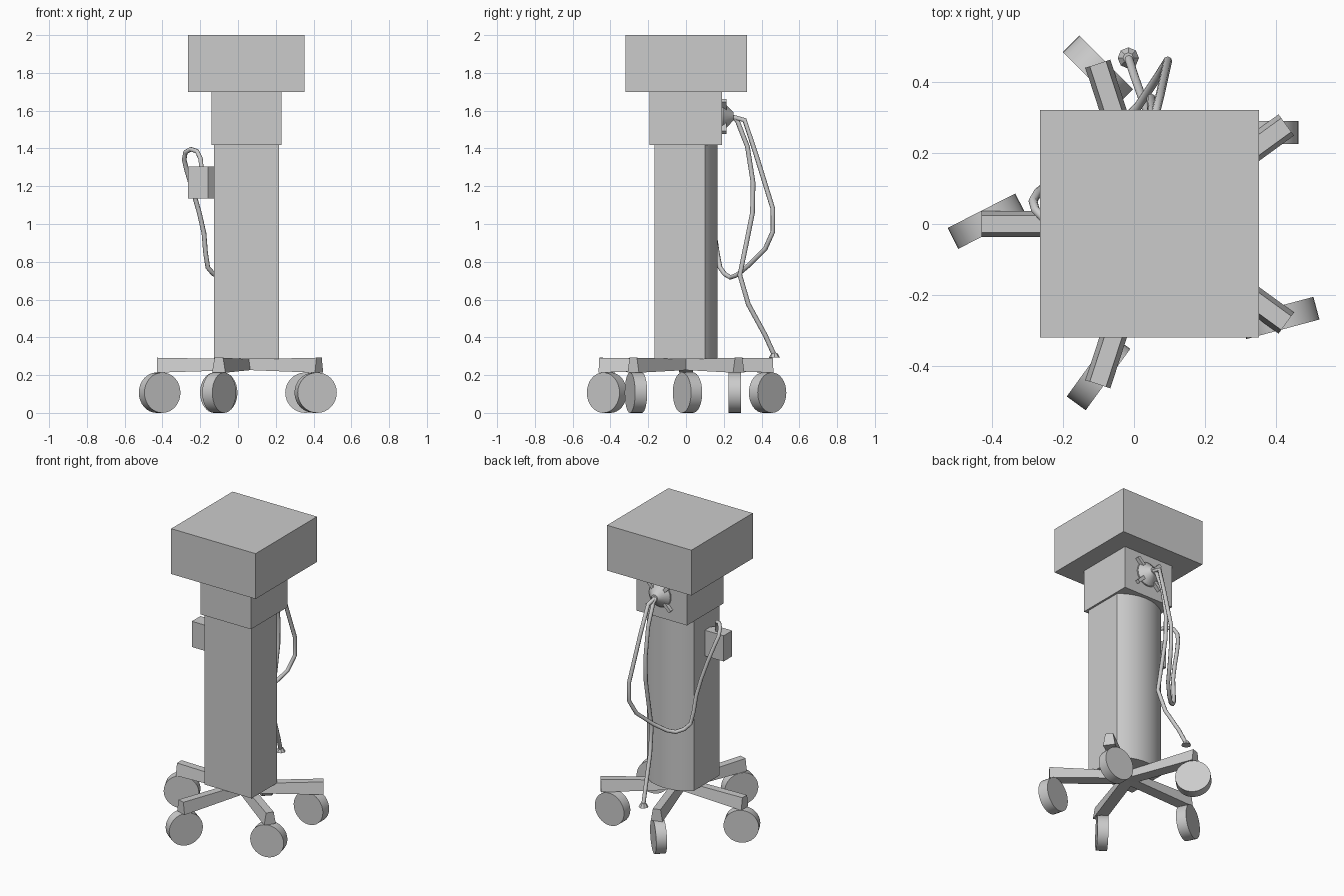
import bpy, bmesh, math
from mathutils import Matrix, Vector

if "Cube" in bpy.data.objects:
    bpy.data.objects.remove(bpy.data.objects["Cube"])

CX, CY = 0.045, 0.0  # axis of the column and base


def finish(name, bm, smooth=None):
    bmesh.ops.recalc_face_normals(bm, faces=bm.faces)
    me = bpy.data.meshes.new(name)
    bm.to_mesh(me)
    bm.free()
    ob = bpy.data.objects.new(name, me)
    bpy.context.collection.objects.link(ob)
    if smooth:
        bpy.ops.object.select_all(action='DESELECT')
        bpy.context.view_layer.objects.active = ob
        ob.select_set(True)
        bpy.ops.object.shade_smooth_by_angle(angle=math.radians(smooth))
    return ob


def box(name, lo, hi):
    lo, hi = Vector(lo), Vector(hi)
    bm = bmesh.new()
    bmesh.ops.create_cube(bm, size=1, matrix=Matrix.Translation((lo + hi) / 2)
                          @ Matrix.Diagonal((*(hi - lo), 1)))
    return finish(name, bm)


def prism(name, outline, z0, z1, smooth=None):
    bm = bmesh.new()
    face = bm.faces.new([bm.verts.new((x, y, z0)) for x, y in outline])
    ext = bmesh.ops.extrude_face_region(bm, geom=[face], use_keep_orig=True)
    verts = [g for g in ext['geom'] if isinstance(g, bmesh.types.BMVert)]
    bmesh.ops.translate(bm, verts=verts, vec=(0, 0, z1 - z0))
    return finish(name, bm, smooth)


def cone(name, matrix, r1, r2, depth, segments=32):
    bm = bmesh.new()
    bmesh.ops.create_cone(bm, cap_ends=True, segments=segments, radius1=r1,
                          radius2=r2, depth=depth, matrix=matrix)
    return finish(name, bm, 35)


def cable(name, points, radius=0.0125):
    cu = bpy.data.curves.new(name, 'CURVE')
    cu.dimensions = '3D'
    cu.bevel_depth = radius
    cu.bevel_resolution = 2
    cu.use_fill_caps = True
    sp = cu.splines.new('POLY')
    sp.points.add(len(points) - 1)
    for p, co in zip(sp.points, points):
        p.co = (*co, 1)
    ob = bpy.data.objects.new(name, cu)
    bpy.context.collection.objects.link(ob)
    bpy.ops.object.select_all(action='DESELECT')
    bpy.context.view_layer.objects.active = ob
    ob.select_set(True)
    bpy.ops.object.convert(target='MESH')
    bpy.ops.object.shade_smooth_by_angle(angle=math.radians(50))


# Head and neck blocks
box("head", (-0.265, -0.32, 1.70), (0.353, 0.322, 2.0))
box("neck", (-0.14, -0.193, 1.418), (0.23, 0.19, 1.70))

# Column: flat front and sides, bowed back
half, sag = 0.172, 0.067
rad = (half ** 2 + sag ** 2) / (2 * sag)
span = math.asin(half / rad)
outline = [(CX - half, -0.167), (CX + half, -0.167)]
for i in range(17):
    a = span * (1 - i / 8)
    outline.append((CX + rad * math.sin(a), 0.167 - rad + rad * math.cos(a)))
prism("column", outline, 0.285, 1.42, 25)

# Five tapered base legs
for i in range(5):
    a = math.radians(36 + 72 * i)
    bm = bmesh.new()
    rings = []
    for r, zb, zt in ((0.0, 0.228, 0.284), (0.475, 0.213, 0.292)):
        rings.append([bm.verts.new((r, y, z)) for y, z in
                      ((-0.037, zb), (0.037, zb), (0.024, zt), (-0.024, zt))])
    for k in range(4):
        j = (k + 1) % 4
        bm.faces.new((rings[0][k], rings[0][j], rings[1][j], rings[1][k]))
    bm.faces.new(rings[0])
    bm.faces.new(rings[1])
    bmesh.ops.transform(bm, verts=bm.verts, matrix=Matrix.Translation((CX, CY, 0))
                        @ Matrix.Rotation(a, 4, 'Z'))
    finish(f"base_leg_{i + 1}", bm)

# Caster wheels, each swivelled its own way: x, y, rolling direction
wheels = [(0.357, 0.258, 0), (-0.102, 0.432, 135), (-0.415, 0.008, 27),
          (-0.10, -0.419, 54), (0.411, -0.265, 15)]
for i, (x, y, deg) in enumerate(wheels):
    m = (Matrix.Translation((x, y, 0.107)) @ Matrix.Rotation(math.radians(deg), 4, 'Z')
         @ Matrix.Rotation(math.pi / 2, 4, 'X'))
    cone(f"caster_wheel_{i + 1}", m, 0.107, 0.107, 0.066)

# Side holder with a chamfer at the column
prism("side_holder", [(-0.12, -0.065), (-0.16, -0.105), (-0.265, -0.105),
                      (-0.265, -0.015), (-0.12, -0.015)], 1.135, 1.305)

# Cable outlet on the back of the neck, with crossed mounting bars
back = Matrix.Rotation(-math.pi / 2, 4, 'X')
cone("outlet_dome", Matrix.Translation((0.055, 0.223, 1.57)) @ back, 0.08, 0.022, 0.056, 24)
cone("outlet_plate", Matrix.Translation((0.055, 0.191, 1.57)) @ back, 0.08, 0.08, 0.012, 24)
for i, deg in enumerate((45, -45)):
    bm = bmesh.new()
    bmesh.ops.create_cube(bm, size=1, matrix=Matrix.Translation((0.055, 0.2, 1.57))
                          @ Matrix.Rotation(math.radians(deg), 4, 'Y')
                          @ Matrix.Diagonal((0.24, 0.028, 0.022, 1)))
    finish(f"outlet_bar_{i + 1}", bm)

# Power cable hanging to the floor end
cable("power_cable", [(0.05, 0.235, 1.575), (0.05, 0.27, 1.55), (0.05, 0.325, 1.41),
                      (0.048, 0.355, 1.22), (0.048, 0.352, 1.06), (0.05, 0.32, 0.90),
                      (0.052, 0.285, 0.73), (0.032, 0.33, 0.575), (0.0, 0.42, 0.41),
                      (-0.016, 0.47, 0.30)])
cone("power_plug", Matrix.Translation((-0.016, 0.468, 0.305)), 0.03, 0.015, 0.025, 8)

# Probe cable looping round the side into the holder
cable("probe_cable", [(0.055, 0.235, 1.57), (0.06, 0.31, 1.55), (0.075, 0.37, 1.37),
                      (0.095, 0.46, 1.08), (0.095, 0.46, 0.96), (0.07, 0.42, 0.87),
                      (0.01, 0.33, 0.78), (-0.05, 0.27, 0.73), (-0.09, 0.235, 0.717),
                      (-0.13, 0.205, 0.735), (-0.16, 0.18, 0.77), (-0.172, 0.165, 0.85),
                      (-0.18, 0.15, 0.95), (-0.205, 0.135, 1.06), (-0.24, 0.115, 1.18),
                      (-0.27, 0.09, 1.28), (-0.285, 0.065, 1.34), (-0.278, 0.04, 1.38),
                      (-0.25, 0.01, 1.396), (-0.217, -0.015, 1.385), (-0.198, -0.04, 1.345),
                      (-0.193, -0.055, 1.29)])
